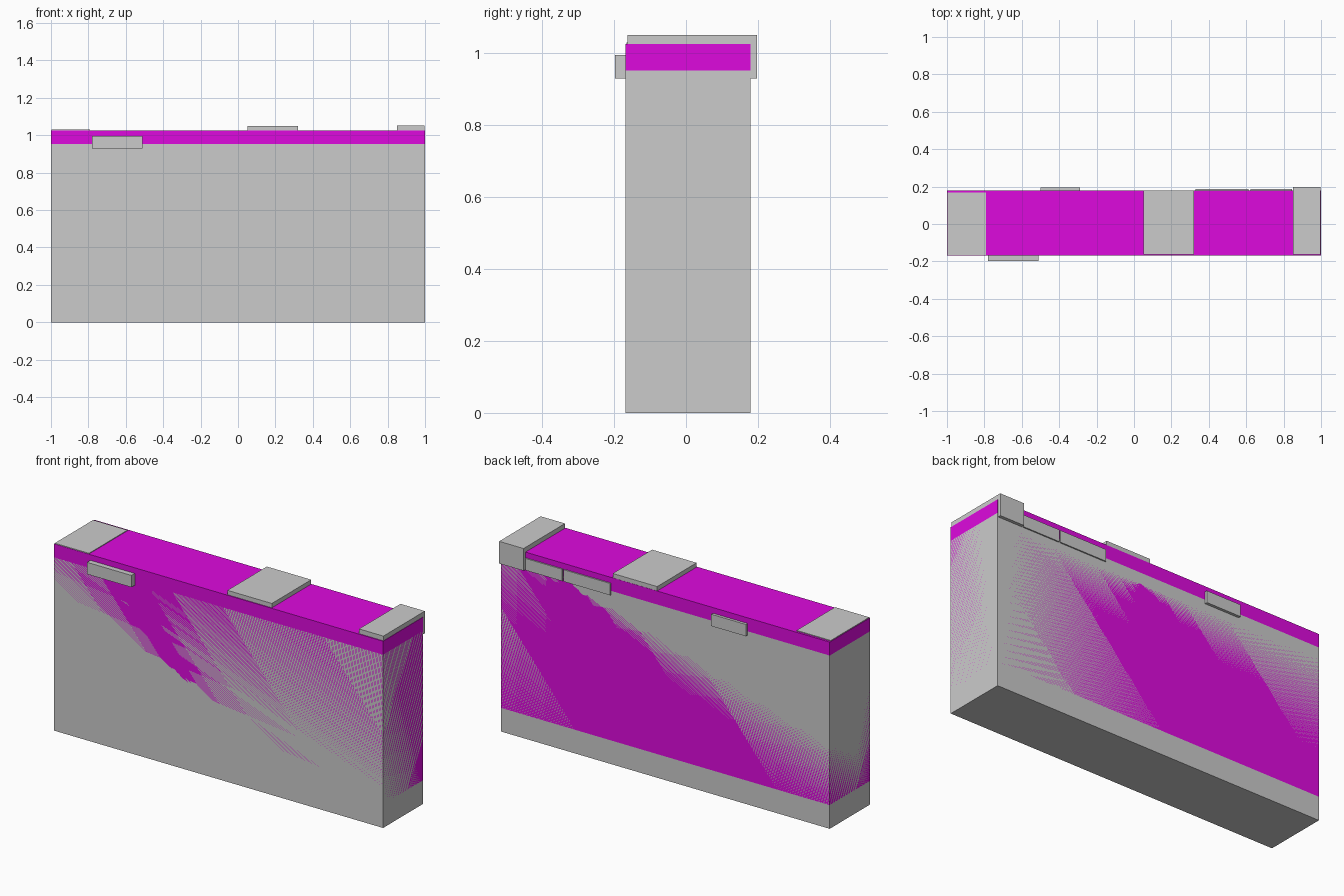
import bpy

if "Cube" in bpy.data.objects:
    bpy.data.objects.remove(bpy.data.objects["Cube"])


def box(name, x, y, z, material=None):
    """Box given by its extents along each axis."""
    bpy.ops.mesh.primitive_cube_add(size=1, location=[sum(r) / 2 for r in (x, y, z)])
    obj = bpy.context.object
    obj.name = name
    obj.scale = [r[1] - r[0] for r in (x, y, z)]
    bpy.ops.object.transform_apply(location=False, rotation=False, scale=True)
    if material:
        obj.data.materials.append(material)
    return obj


magenta = bpy.data.materials.new("magenta")
magenta.diffuse_color = (0.73, 0.003, 0.73, 1)
magenta.use_nodes = True
magenta.node_tree.nodes["Principled BSDF"].inputs["Base Color"].default_value = magenta.diffuse_color

# Wall body and the coloured core that rises out of its top
DEPTH = (-0.168, 0.18)
box("wall_body", (-1, 1), DEPTH, (0, 0.952))
box("wall_core", (-1, 1), DEPTH, (0.13, 1.026), magenta)

# Capstones lying across the top
box("capstone_left", (-0.998, -0.79), (-0.166, 0.168), (0.93, 1.03))
box("capstone_middle", (0.05, 0.32), (-0.163, 0.179), (0.93, 1.05))
box("capstone_right", (0.85, 0.998), (-0.163, 0.197), (0.93, 1.052))

# Bricks standing proud of the front and back faces
box("front_brick", (-0.78, -0.51), (-0.197, -0.1), (0.93, 0.995))
for i, (x0, x1, y1) in enumerate([(-0.5, -0.29, 0.195),
                                  (0.33, 0.613, 0.187),
                                  (0.622, 0.846, 0.187)]):
    box(f"back_brick_{i + 1}", (x0, x1), (0.1, y1), (0.93, 0.995))
